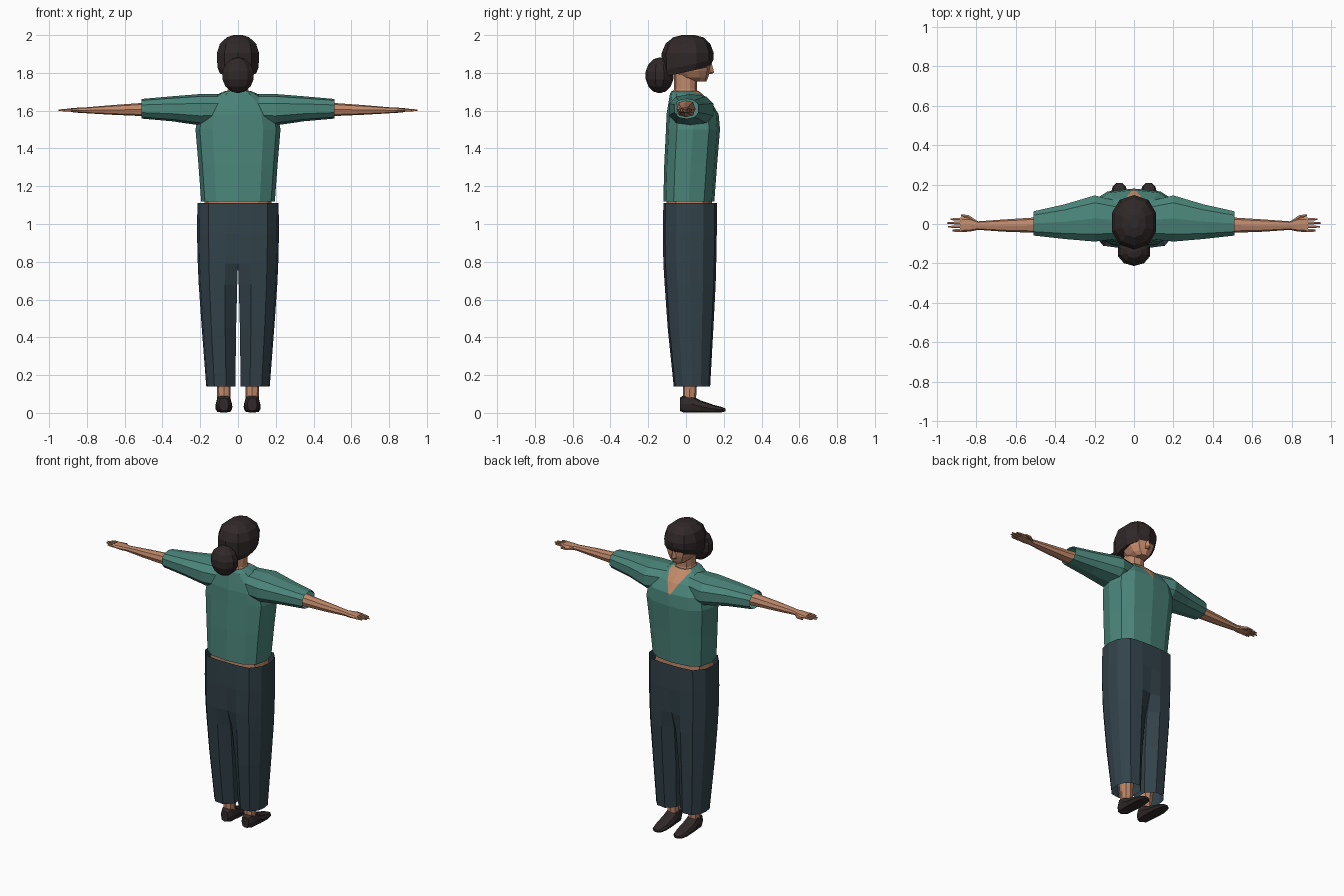
import bpy, bmesh, math
from mathutils import Vector

if "Cube" in bpy.data.objects:
    bpy.data.objects.remove(bpy.data.objects["Cube"])


def material(name, rgb):
    m = bpy.data.materials.new(name)
    m.use_nodes = True
    m.diffuse_color = (*rgb, 1)
    m.node_tree.nodes["Principled BSDF"].inputs["Base Color"].default_value = (*rgb, 1)
    return m


SKIN = material("tan skin", (0.53, 0.25, 0.145))
HAIR = material("dark brown hair", (0.03, 0.021, 0.022))
SHIRT = material("teal shirt", (0.07, 0.235, 0.195))
PANTS = material("slate trousers", (0.032, 0.055, 0.068))
SHOE = material("dark shoes", (0.031, 0.022, 0.023))


def finish(name, bm, mats, mirror=False):
    bmesh.ops.recalc_face_normals(bm, faces=bm.faces)
    mesh = bpy.data.meshes.new(name)
    bm.to_mesh(mesh)
    bm.free()
    for m in mats:
        mesh.materials.append(m)
    obj = bpy.data.objects.new(name, mesh)
    bpy.context.collection.objects.link(obj)
    if mirror:
        mod = obj.modifiers.new("Mirror", "MIRROR")
        mod.use_clip = True
    return obj


def skin_rings(bm, rings, caps=(True, True)):
    """Bridge closed rings of points into a tube."""
    loops = [[bm.verts.new(p) for p in ring] for ring in rings]
    for a, b in zip(loops, loops[1:]):
        for i in range(len(a)):
            j = (i + 1) % len(a)
            quad = (a[i], a[j], b[j], b[i])
            if any(abs(v.co.x) > 1e-4 for v in quad):
                bm.faces.new(quad)
    for loop, cap in ((loops[0], caps[0]), (loops[-1], caps[1])):
        if cap:
            bm.faces.new(loop)


def loft(axis, sections, n=10, power=0.8, slope=0.0):
    """Rounded sections (x, y, z, radius, radius) across the given axis."""
    rings = []
    for x, y, z, ra, rb in sections:
        ring = []
        for i in range(n):
            t = 2 * math.pi * (i + 0.0) / n
            s, c = math.sin(t), math.cos(t)
            a = math.copysign(abs(s) ** power, s) * ra
            b = math.copysign(abs(c) ** power, c) * rb
            off = {"x": (0, a, b), "y": (a, 0, b), "z": (a, b, slope * b)}[axis]
            ring.append(Vector((x, y, z)) + Vector(off))
        rings.append(ring)
    return rings


def part(name, mat, rings, mirror=False, caps=(True, True)):
    bm = bmesh.new()
    skin_rings(bm, rings, caps)
    return finish(name, bm, [mat], mirror)


# Shirt body with a painted V neck on the chest side
bm = bmesh.new()
skin_rings(bm, loft("z", [
    (0, .015, 1.12, .195, .135), (0, .025, 1.32, .21, .14), (0, .037, 1.5, .225, .143),
    (0, .035, 1.58, .21, .138), (0, .022, 1.64, .17, .115), (0, 0, 1.69, .1, .085),
    (0, -.005, 1.705, .065, .07)], 12, .75), (False, True))
V_LOW, V_SLOPE = 1.565, 0.55
for side in (-1, 1):
    bmesh.ops.bisect_plane(bm, geom=bm.verts[:] + bm.edges[:] + bm.faces[:],
                           plane_co=(0, 0, V_LOW), plane_no=(side, 0, -V_SLOPE))
for f in bm.faces:
    c = f.calc_center_median()
    if c.y > 0.02 and abs(c.x) < V_SLOPE * (c.z - V_LOW):
        f.material_index = 1
finish("shirt_body", bm, [SHIRT, SKIN])

# Sleeves
part("sleeves", SHIRT, loft("x", [
    (.08, .02, 1.608, .1, .08), (.2, .028, 1.605, .122, .083),
    (.35, .012, 1.61, .092, .066), (.51, .003, 1.61, .064, .052)], 10),
    True, (True, False))

# Arms and hands
part("arms", SKIN, loft("x", [
    (.36, 0, 1.61, .05, .045), (.52, -.006, 1.606, .038, .034),
    (.66, -.008, 1.604, .031, .026), (.8, -.008, 1.602, .021, .016)], 8), True)
part("palms", SKIN, loft("x", [
    (.79, -.008, 1.602, .021, .016), (.83, -.004, 1.602, .034, .015),
    (.885, -.004, 1.603, .038, .01)], 8), True)
for name, y, tip in (("index_fingers", .024, .932), ("middle_fingers", .005, .95),
                     ("ring_fingers", -.014, .944), ("little_fingers", -.033, .922)):
    part(name, SKIN, loft("x", [
        (.875, y, 1.603, .0085, .008), (.91, y, 1.603, .0075, .007),
        (tip, y, 1.602, .004, .004)], 6), True)
part("thumbs", SKIN, loft("x", [
    (.805, .01, 1.6, .012, .01), (.84, .036, 1.598, .011, .009),
    (.878, .044, 1.597, .005, .005)], 6), True)

# Bare waist between shirt and trousers
part("waist", SKIN, loft("z", [
    (0, .018, 1.04, .18, .122), (0, .018, 1.17, .175, .12)], 12, .75))


# Trousers: one half per ring, meeting at the centre above the crotch
def trouser_ring(z, inner, outer, back, front, corner):
    shape = [(0, corner), (.32, 0), (.72, .04), (.95, .25), (1, .5),
             (.95, .75), (.72, .96), (.32, 1), (0, 1 - corner)]
    return [Vector((inner + (outer - inner) * u, back + (front - back) * v, z))
            for u, v in shape]


part("trousers", PANTS, [trouser_ring(*r) for r in (
    (.14, .014, .168, -.065, .128, .25), (.45, .01, .192, -.097, .145, .22),
    (.68, .004, .208, -.113, .157, .15), (.79, 0, .213, -.12, .16, .04),
    (.95, 0, .217, -.122, .163, 0), (1.11, 0, .215, -.12, .163, 0))],
    True, (False, False))

# Ankles and shoes
part("ankles", SKIN, loft("z", [
    (.075, .018, .04, .034, .034), (.075, .02, .13, .036, .036),
    (.085, .025, .35, .05, .055)], 8), True)
part("shoes", SHOE, loft("y", [
    (.075, -.032, .045, .026, .035), (.075, -.01, .048, .04, .047),
    (.075, .03, .047, .043, .046), (.075, .075, .034, .045, .033),
    (.075, .15, .021, .044, .02), (.075, .19, .017, .034, .014),
    (.075, .208, .016, .016, .008)], 8, .7), True)

# Neck, head and nose
part("neck", SKIN, loft("z", [
    (0, -.005, 1.66, .075, .078), (0, -.003, 1.715, .055, .06),
    (0, 0, 1.82, .055, .062)], 10))
part("head", SKIN, loft("z", [
    (0, .065, 1.755, .035, .042), (0, .042, 1.775, .062, .075),
    (0, .03, 1.81, .083, .097), (0, .022, 1.86, .096, .11),
    (0, .012, 1.93, .09, .105)], 10, .85))
part("nose", SKIN, loft("z", [
    (0, .12, 1.793, .014, .014), (0, .127, 1.802, .018, .022),
    (0, .122, 1.85, .008, .014)], 4, 1))

# Hair cap: its rim rises towards the face
part("hair", HAIR, loft("z", [
    (0, .005, 1.806, .1, .122), (0, .009, 1.84, .114, .136), (0, .009, 1.9, .117, .136),
    (0, .012, 1.95, .1, .118), (0, .012, 1.983, .067, .08),
    (0, .012, 2.0, .03, .04)], 10, .9, .22)[:2] + loft("z", [
    (0, .009, 1.905, .117, .138), (0, .01, 1.955, .1, .118),
    (0, .012, 1.988, .062, .08), (0, .012, 2.0, .025, .035)], 10, .9))

# Hair bun
bm = bmesh.new()
bmesh.ops.create_uvsphere(bm, u_segments=10, v_segments=7, radius=1)
bmesh.ops.scale(bm, vec=(.089, .075, .095), verts=bm.verts)
bmesh.ops.translate(bm, vec=(0, -.14, 1.787), verts=bm.verts)
finish("hair_bun", bm, [HAIR])
